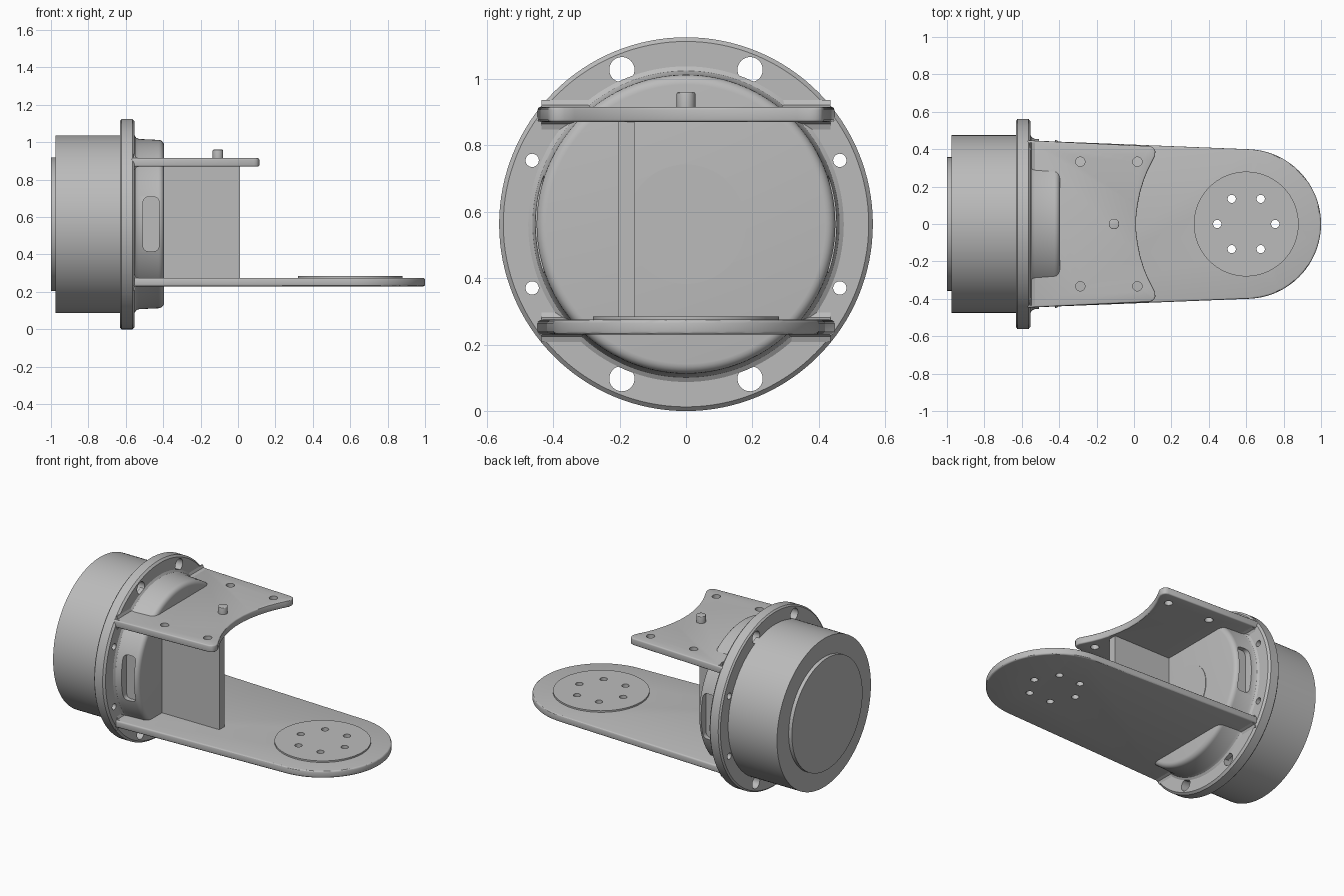
import bpy, bmesh
from math import sin, cos, pi, radians
from mathutils import Matrix, Vector

if "Cube" in bpy.data.objects:
    bpy.data.objects.remove(bpy.data.objects["Cube"])

AXIS_Z = 0.5625
grey = bpy.data.materials.new("machined grey")
grey.use_nodes = True
grey.diffuse_color = (0.5, 0.5, 0.5, 1)
grey.node_tree.nodes["Principled BSDF"].inputs["Base Color"].default_value = (0.5, 0.5, 0.5, 1)


def make(name, bm):
    bmesh.ops.recalc_face_normals(bm, faces=bm.faces)
    mesh = bpy.data.meshes.new(name)
    bm.to_mesh(mesh)
    bm.free()
    mesh.materials.append(grey)
    ob = bpy.data.objects.new(name, mesh)
    bpy.context.collection.objects.link(ob)
    return ob


def lathe(name, profile, steps=128):
    """Spin (x, radius) points about the motor axis."""
    bm = bmesh.new()
    rings = []
    for x, r in profile:
        rings.append([bm.verts.new((x, r * cos(2 * pi * i / steps), AXIS_Z + r * sin(2 * pi * i / steps)))
                      for i in range(steps)])
    for a, b in zip(rings, rings[1:]):
        for i in range(steps):
            j = (i + 1) % steps
            bm.faces.new((a[i], a[j], b[j], b[i]))
    bm.faces.new(rings[0])
    bm.faces.new(rings[-1])
    return make(name, bm)


def prism(name, points, offset):
    """Extrude a flat outline of 3D points."""
    bm = bmesh.new()
    face = bm.faces.new([bm.verts.new(p) for p in points])
    new = bmesh.ops.extrude_face_region(bm, geom=[face])["geom"]
    bmesh.ops.translate(bm, vec=Vector(offset), verts=[v for v in new if isinstance(v, bmesh.types.BMVert)])
    return make(name, bm)


def pins(name, places, depth, along_x=False):
    """Cylinders at (centre, radius), used for holes and pegs."""
    bm = bmesh.new()
    turn = Matrix.Rotation(pi / 2, 4, 'Y') if along_x else Matrix.Identity(4)
    for centre, r in places:
        bmesh.ops.create_cone(bm, cap_ends=True, segments=32, radius1=r, radius2=r, depth=depth,
                              matrix=Matrix.Translation(centre) @ turn)
    return make(name, bm)


def bevel(ob, width):
    m = ob.modifiers.new("edge rounding", 'BEVEL')
    m.width, m.segments, m.angle_limit = width, 3, radians(40)


def cut(ob, cutter):
    cutter.hide_render = True
    m = ob.modifiers.new("holes", 'BOOLEAN')
    m.object, m.operation, m.solver = cutter, 'DIFFERENCE', 'EXACT'


def finish(ob):
    bpy.ops.object.select_all(action='DESELECT')
    ob.select_set(True)
    bpy.context.view_layer.objects.active = ob
    if ob.modifiers:
        bpy.ops.object.convert(target='MESH')
    bpy.ops.object.shade_smooth_by_angle(angle=radians(30))


# Motor body and rear cap
motor = lathe("motor_body", [(-0.977, 0.475), (-0.61, 0.475)])
rear_cap = lathe("rear_cap", [(-1.0, 0.357), (-0.96, 0.357)])

# Flange with bolt holes
flange = lathe("mounting_flange", [(-0.631, 0.553), (-0.622, 0.5625), (-0.565, 0.5625), (-0.553, 0.55)])
bolts = []
for sy in (-1, 1):
    for sz in (-1, 1):
        bolts.append(((-0.59, sy * 0.193, AXIS_Z + sz * 0.465), 0.038))
        bolts.append(((-0.59, sy * 0.463, AXIS_Z + sz * 0.192), 0.02))
bolt_cutter = pins("flange_hole_cutter", bolts, 0.3, along_x=True)
cut(flange, bolt_cutter)

# Raised housing with a rounded rim and a side slot on each side
rim = [(-0.425 + 0.03 * sin(a * pi / 10), 0.42 + 0.03 * cos(a * pi / 10)) for a in range(6)]
housing = lathe("bearing_housing", [(-0.58, 0.475), (-0.553, 0.475), (-0.545, 0.462), (-0.53, 0.455)] + rim)
slots = []
for side in (-1, 1):
    outline = []
    for cx, cz, start in ((-0.45, 0.68, 0), (-0.48, 0.68, 90), (-0.48, 0.445, 180), (-0.45, 0.445, 270)):
        for k in range(5):
            a = radians(start + k * 22.5)
            outline.append((cx + 0.028 * cos(a), side * 0.40, cz + 0.028 * sin(a)))
    slots.append(prism("slot_cutter", outline, (0, side * 0.12, 0)))
    cut(housing, slots[-1])
shaft_face = lathe("shaft_face", [(-0.41, 0.18), (-0.392, 0.18)], 64)

# Long lower arm with a rounded tip
arc = [(0.6 + 0.4 * cos(radians(a)), 0.4 * sin(radians(a)), 0.23) for a in range(-87, 88, 3)]
lower_arm = prism("lower_arm", [(-0.57, -0.447, 0.23)] + arc + [(-0.57, 0.447, 0.23)], (0, 0, 0.045))
bevel(lower_arm, 0.01)
pad = pins("arm_pad", [((0.6, 0, 0.27), 0.28)], 0.03)
pad_mesh = bmesh.new()
bmesh.ops.create_cone(pad_mesh, cap_ends=True, segments=96, radius1=0.28, radius2=0.28, depth=0.03,
                      matrix=Matrix.Translation((0.6, 0, 0.27)))
pad_mesh.to_mesh(pad.data)
pad_mesh.free()
pad.data.materials.clear()
pad.data.materials.append(grey)
pad_cutter = pins("pad_hole_cutter", [((0.6 + 0.155 * cos(i * pi / 3), 0.155 * sin(i * pi / 3), 0.25), 0.022)
                                      for i in range(6)], 0.2)
cut(lower_arm, pad_cutter)
cut(pad, pad_cutter)

# Short upper plate with a concave front edge
half = [(0.085, 0.416), (0.105, 0.408), (0.114, 0.39), (0.113, 0.365), (0.098, 0.335), (0.075, 0.29),
        (0.053, 0.235), (0.033, 0.17), (0.019, 0.1), (0.012, 0.04)]
edge = half + [(x, -y) for x, y in reversed(half)]
outline = [(-0.57, 0.447)] + edge + [(-0.57, -0.447)]
upper_plate = prism("upper_plate", [(x, y, 0.87) for x, y in outline], (0, 0, 0.045))
bevel(upper_plate, 0.008)
plate_cutter = pins("plate_hole_cutter", [((x, s * 0.333, 0.89), 0.025) for x in (-0.287, 0.018) for s in (-1, 1)], 0.2)
cut(upper_plate, plate_cutter)
peg = pins("locating_peg", [((-0.107, 0, 0.92), 0.028)], 0.08)
bevel(peg, 0.005)

# Upright web between the arms
web = prism("web", [(-0.42, -0.205, 0.26), (0.012, -0.205, 0.26), (0.012, -0.205, 0.88), (-0.42, -0.205, 0.88)],
            (0, 0.05, 0))

# Small fillets where the arms meet the flange
fillets = []
for z, up in ((0.23, -1), (0.275, 1), (0.87, -1), (0.915, 1)):
    fillets.append(prism("arm_fillet", [(-0.56, -0.435, z - up * 0.005), (-0.53, -0.435, z - up * 0.005),
                                        (-0.53, -0.435, z), (-0.547, -0.435, z + up * 0.006),
                                        (-0.553, -0.435, z + up * 0.022), (-0.56, -0.435, z + up * 0.022)],
                         (0, 0.87, 0)))

for ob in [motor, rear_cap, flange, housing, shaft_face, lower_arm, pad, upper_plate, peg, web] + fillets:
    finish(ob)
for ob in [bolt_cutter, pad_cutter, plate_cutter] + slots:
    bpy.data.objects.remove(ob)
